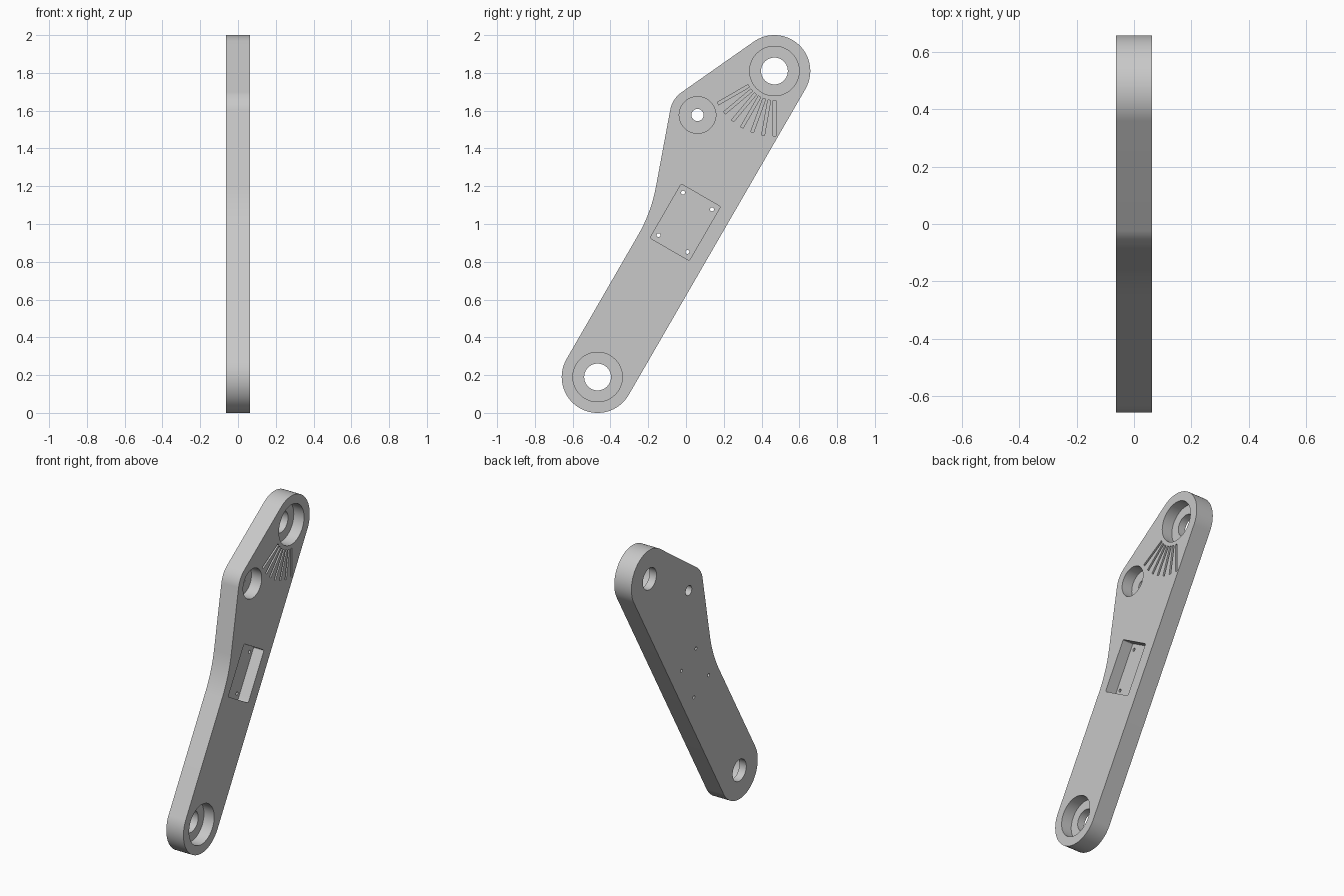
import bpy, bmesh, math
from mathutils import Vector

if "Cube" in bpy.data.objects:
    bpy.data.objects.remove(bpy.data.objects["Cube"], do_unlink=True)

HALF = 0.0625            # half thickness of the plate
FLOOR = HALF - 0.075     # floor of bores and pocket
LOWER, UPPER, SIDE = Vector((-0.468, 0.19)), Vector((0.468, 1.81)), Vector((0.061, 1.577))

grey = bpy.data.materials.new("light_grey")
grey.use_nodes = True
grey.diffuse_color = (0.58, 0.58, 0.58, 1)
grey.node_tree.nodes["Principled BSDF"].inputs["Base Color"].default_value = (0.58, 0.58, 0.58, 1)


def polar(angle, r=1.0):
    return Vector((math.cos(angle), math.sin(angle))) * r


def circle(c, r, n=64):
    return [c + polar(math.tau * i / n, r) for i in range(n)]


def box(c, angle, length, width):
    u, v = polar(angle, length / 2), polar(angle + math.pi / 2, width / 2)
    return [c - u - v, c + u - v, c + u + v, c - u + v]


def belt(discs):
    """Closed outline of tangent lines and arcs; a negative radius is a concave arc."""
    normals = []
    for (c1, r1), (c2, r2) in zip(discs, discs[1:] + discs[:1]):
        d = c2 - c1
        normals.append(math.atan2(d.y, d.x) - math.acos((r1 - r2) / d.length))
    points = []
    for i, (c, r) in enumerate(discs):
        start, end = normals[i - 1], normals[i]
        sweep = (end - start) % math.tau if r > 0 else -((start - end) % math.tau)
        n = 48 if r > 0 else 20
        points += [c + polar(start + sweep * k / n, r) for k in range(n + 1)]
    return points


def prisms(name, loops):
    """Extrude each (outline, x0, x1) along x into one mesh object."""
    bm = bmesh.new()
    for pts, x0, x1 in loops:
        face = bm.faces.new([bm.verts.new((x0, p.x, p.y)) for p in pts])
        new = bmesh.ops.extrude_face_region(bm, geom=[face])["geom"]
        bmesh.ops.translate(bm, vec=(x1 - x0, 0, 0),
                            verts=[e for e in new if isinstance(e, bmesh.types.BMVert)])
    bmesh.ops.recalc_face_normals(bm, faces=bm.faces)
    mesh = bpy.data.meshes.new(name)
    bm.to_mesh(mesh)
    bm.free()
    mesh.materials.append(grey)
    obj = bpy.data.objects.new(name, mesh)
    bpy.context.collection.objects.link(obj)
    return obj


# Arm plate with a concave flank between the side boss and the lower end
arm = prisms("arm_plate", [(belt([(LOWER, 0.19), (UPPER, 0.19), (SIDE, 0.147),
                                  (Vector((-0.946, 1.342)), -0.8)]), -HALF, HALF)])

# Counterbores, rectangular pocket and fan of slots on the +x face
TOP = HALF + 0.05
centre, tilt = Vector((-0.004, 1.009)), math.radians(60)
recesses = [(circle(c, r), FLOOR, TOP) for c, r in ((LOWER, 0.131), (UPPER, 0.131), (SIDE, 0.097))]
recesses.append((belt([(p, 0.008) for p in box(centre, tilt, 0.314, 0.224)]), FLOOR, TOP))
for i in range(7):
    a = math.radians(210 + 10 * i)
    recesses.append((box(UPPER + polar(a, 0.251), a, 0.188, 0.015), HALF - 0.04, TOP))

# Through holes and pocket screw holes
holes = [(circle(c, r), -TOP, TOP) for c, r in ((LOWER, 0.071), (UPPER, 0.071), (SIDE, 0.032))]
holes += [(circle(p, 0.0105, 20), -TOP, TOP) for p in box(centre, tilt, 0.26, 0.177)]

bpy.ops.object.select_all(action="DESELECT")
arm.select_set(True)
bpy.context.view_layer.objects.active = arm
for name, loops in (("recess_cutter", recesses), ("hole_cutter", holes)):
    cutter = prisms(name, loops)
    cutter.hide_render = True
    mod = arm.modifiers.new(name, "BOOLEAN")
    mod.operation, mod.solver, mod.object = "DIFFERENCE", "EXACT", cutter
    bpy.ops.object.modifier_apply(modifier=name)
    bpy.data.objects.remove(cutter, do_unlink=True)

bpy.ops.object.shade_smooth_by_angle(angle=math.radians(30))
